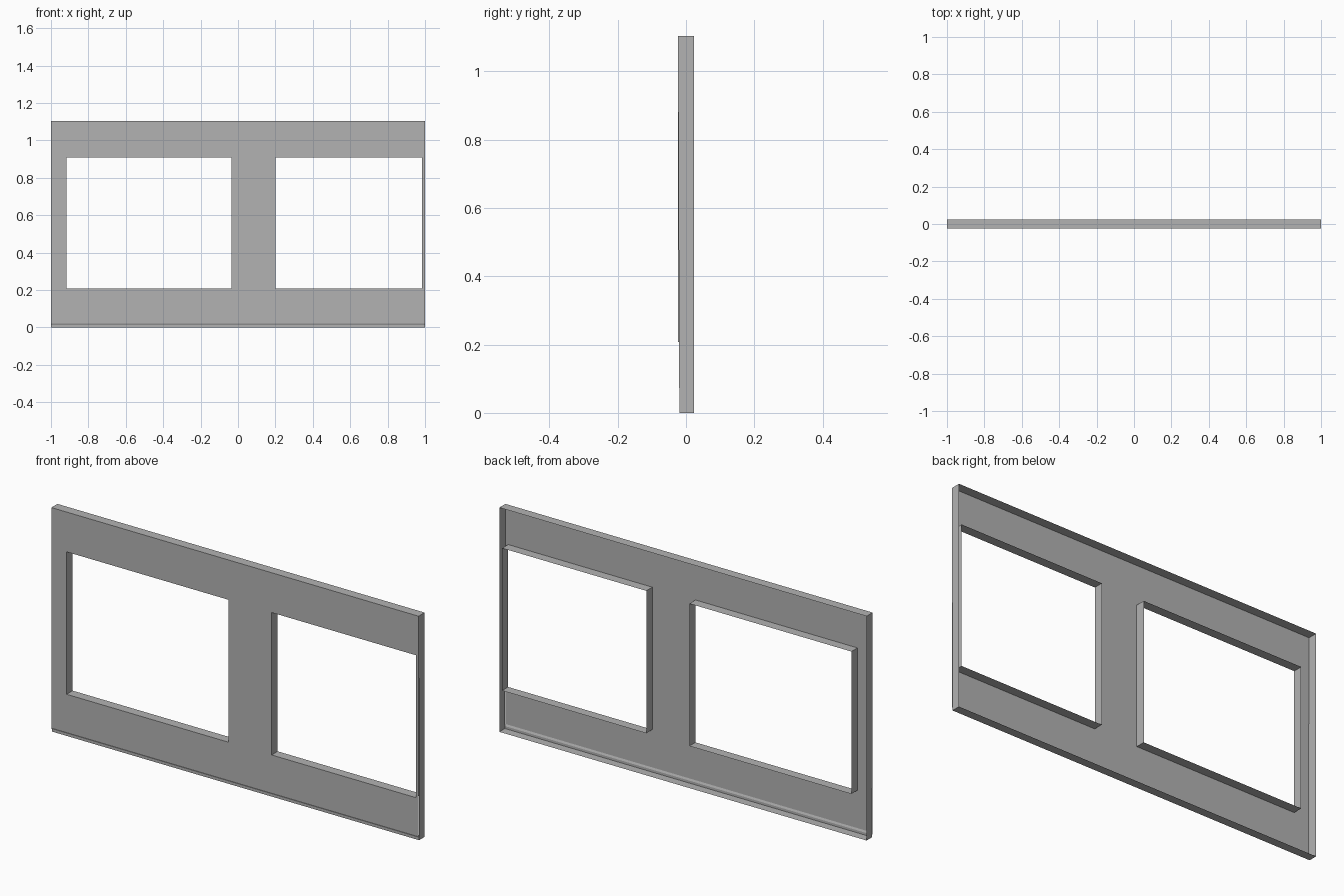
import bpy
import bmesh

cube = bpy.data.objects.get("Cube")
if cube:
    bpy.data.objects.remove(cube, do_unlink=True)

grey = bpy.data.materials.new("plain_grey")
grey.use_nodes = True
colour = (0.45, 0.45, 0.45, 1)
grey.diffuse_color = colour
grey.node_tree.nodes["Principled BSDF"].inputs["Base Color"].default_value = colour

FRONT, BACK = -0.0235, 0.0235
HEIGHT = 1.104
SILL, HEAD = 0.207, 0.908
WINDOWS = {"right_window": (-0.917, -0.035), "left_window": (0.2, 0.985)}
HEM_TOP, HEM_LOW, HEM_INSET = 0.021, 0.012, 0.004


def make_object(name, quads):
    """Build a sheet object from a list of four-cornered faces."""
    bm = bmesh.new()
    for quad in quads:
        bm.faces.new([bm.verts.new(p) for p in quad])
    bmesh.ops.remove_doubles(bm, verts=bm.verts, dist=0.0001)
    mesh = bpy.data.meshes.new(name)
    bm.to_mesh(mesh)
    bm.free()
    mesh.materials.append(grey)
    obj = bpy.data.objects.new(name, mesh)
    bpy.context.scene.collection.objects.link(obj)
    return obj


def rim(x0, x1, z0, z1, inward=False, low_front=FRONT):
    """Four strips folded back from a rectangular outline."""
    loop = [(x0, z0, low_front), (x1, z0, low_front), (x1, z1, FRONT), (x0, z1, FRONT)]
    quads = []
    for i, (ax, az, ay) in enumerate(loop):
        bx, bz, by = loop[(i + 1) % 4]
        quad = [(ax, ay, az), (ax, BACK, az), (bx, BACK, bz), (bx, by, bz)]
        quads.append(quad if inward else quad[::-1])
    return quads


# Front sheet, split around the two window openings
xs = sorted([-1, 1] + [x for pair in WINDOWS.values() for x in pair])
zs = [HEM_TOP, SILL, HEAD, HEIGHT]
panel = []
for i in range(len(xs) - 1):
    for j in range(len(zs) - 1):
        if i % 2 == 1 and j == 1:
            continue
        x0, x1, z0, z1 = xs[i], xs[i + 1], zs[j], zs[j + 1]
        panel.append([(x0, FRONT, z0), (x1, FRONT, z0), (x1, FRONT, z1), (x0, FRONT, z1)])
make_object("front_panel", panel)

# Stepped hem along the bottom edge
recess = FRONT + HEM_INSET
profile = [(FRONT, HEM_TOP), (recess, HEM_LOW), (recess, 0)]
make_object("bottom_hem", [
    [(-1, yb, zb), (1, yb, zb), (1, ya, za), (-1, ya, za)]
    for (ya, za), (yb, zb) in zip(profile, profile[1:])])

# Folded flanges around the outside and around each opening
make_object("outer_flange", rim(-1, 1, 0, HEIGHT, low_front=recess))
for name, (x0, x1) in WINDOWS.items():
    make_object(name + "_rim", rim(x0, x1, SILL, HEAD, inward=True))
